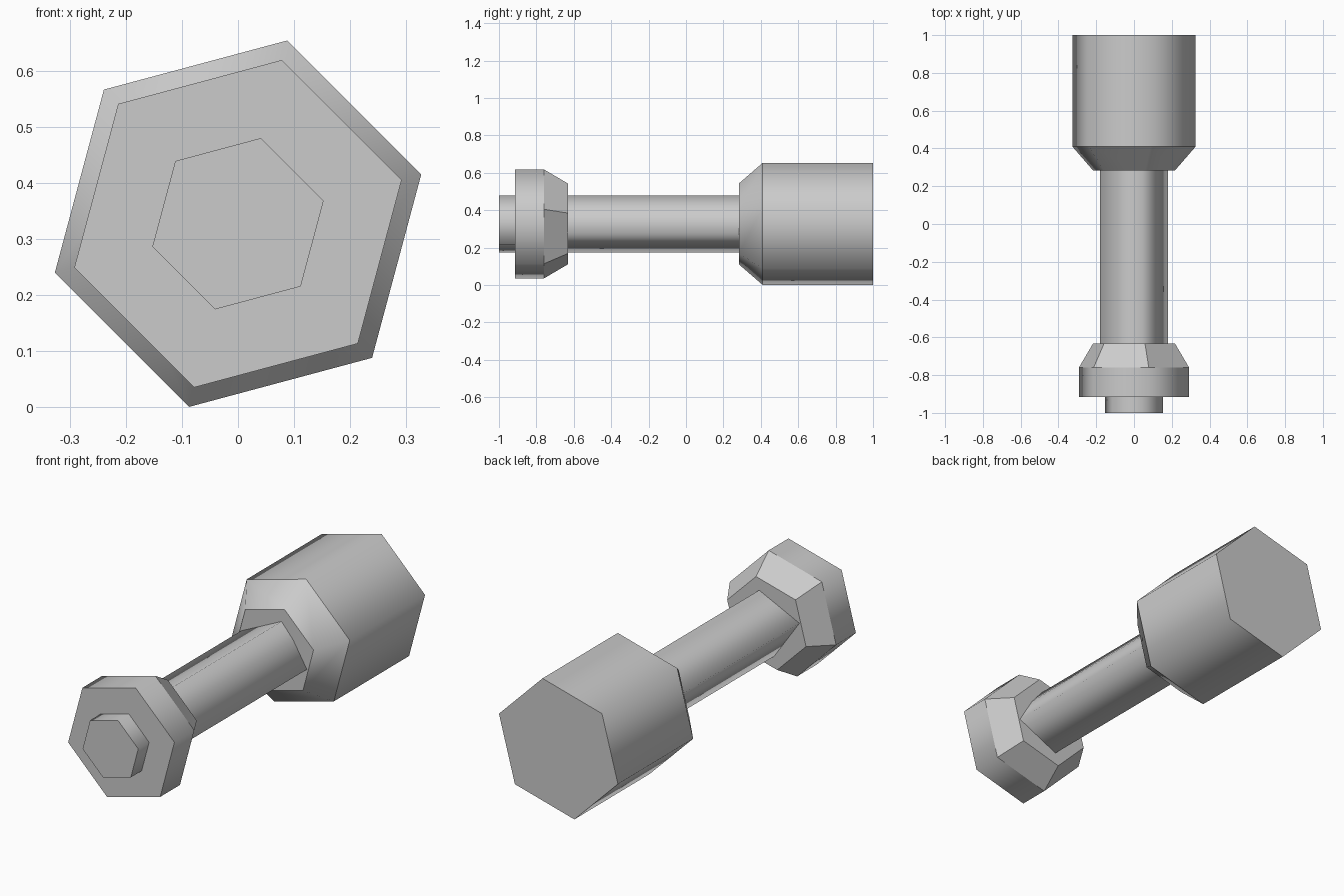
import bpy, bmesh
from math import sin, cos, radians

cube = bpy.data.objects.get("Cube")
if cube:
    bpy.data.objects.remove(cube, do_unlink=True)

CENTER_Z = 0.327

steel = bpy.data.materials.new("plain grey")
steel.use_nodes = True
GREY = (0.6, 0.6, 0.6, 1)
steel.diffuse_color = GREY
steel.node_tree.nodes["Principled BSDF"].inputs["Base Color"].default_value = GREY


def hexagon(radius):
    """Six-sided cross-section, turned fifteen degrees."""
    return [(radius * cos(radians(15 + 60 * k)), radius * sin(radians(15 + 60 * k)))
            for k in range(6)]


def loft(name, sections, flat_bands=()):
    """Join cross-sections along y; sides are smooth, ring edges and caps sharp."""
    bm = bmesh.new()
    rings = [[bm.verts.new((x, y, z + CENTER_Z)) for x, z in pts] for y, pts in sections]
    for band, (a, b) in enumerate(zip(rings, rings[1:])):
        for i in range(len(a)):
            j = (i + 1) % len(a)
            face = bm.faces.new((a[i], b[i], b[j], a[j]))
            face.smooth = band not in flat_bands
    bm.faces.new(rings[0])
    bm.faces.new(rings[-1])
    bmesh.ops.recalc_face_normals(bm, faces=bm.faces)
    for ring in rings:
        for i, v in enumerate(ring):
            bm.edges.get((v, ring[(i + 1) % len(ring)])).smooth = False
    mesh = bpy.data.meshes.new(name)
    bm.to_mesh(mesh)
    bm.free()
    mesh.materials.append(steel)
    obj = bpy.data.objects.new(name, mesh)
    bpy.context.collection.objects.link(obj)
    return obj


# Large block with a tapered shoulder at the rear
loft("rear_block", [(0.283, hexagon(0.224)), (0.41, hexagon(0.338)), (1.0, hexagon(0.338))])

# Four-cornered bar with a slight ridge on one side
bar = [(0.041, 0.153), (-0.18, 0.048), (-0.041, -0.153), (0.18, -0.048), (0.105, 0.078)]
loft("bar", [(-0.64, bar), (0.29, bar)])

# Collar with a tapered back, and the small stub in front of it
loft("front_collar", [(-0.915, hexagon(0.302)), (-0.76, hexagon(0.302)),
                      (-0.632, hexagon(0.224))], flat_bands=(1,))
loft("front_stub", [(-1.0, hexagon(0.158)), (-0.91, hexagon(0.158))])
